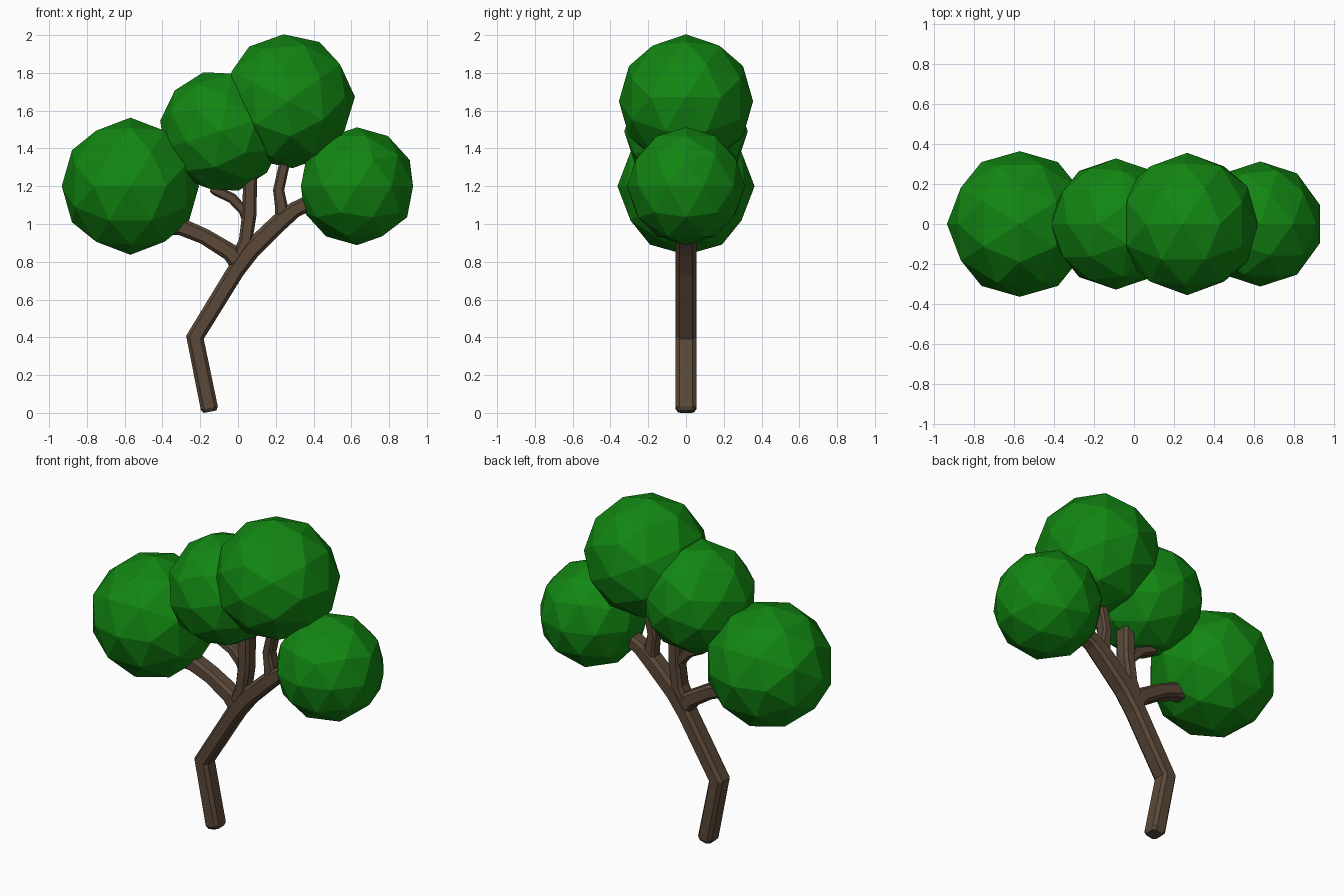
import bpy, bmesh, math
from mathutils import Vector

if "Cube" in bpy.data.objects:
    bpy.data.objects.remove(bpy.data.objects["Cube"])


def material(name, rgb):
    m = bpy.data.materials.new(name)
    m.diffuse_color = (*rgb, 1)
    m.use_nodes = True
    m.node_tree.nodes["Principled BSDF"].inputs["Base Color"].default_value = m.diffuse_color
    return m


LEAF = material("leaf_green", (0.006, 0.24, 0.006))
BARK = material("bark_brown", (0.105, 0.066, 0.04))


def canopy(name, x, z, radius, tilt):
    """Low-poly leaf ball turned about the depth axis."""
    bpy.ops.mesh.primitive_ico_sphere_add(
        subdivisions=2, radius=radius, location=(x, 0, z),
        rotation=(0, math.radians(tilt), 0))
    ob = bpy.context.object
    ob.name = name
    ob.data.materials.append(LEAF)


def limb(name, path):
    """Chamfered square bar through (x, z, half_width, half_depth) points."""
    pts = [Vector((p[0], 0, p[1])) for p in path]
    dirs = [(b - a).normalized() for a, b in zip(pts, pts[1:])]
    rings = []
    for i, p in enumerate(pts):
        d0, d1 = dirs[max(i - 1, 0)], dirs[min(i, len(dirs) - 1)]
        t = (d0 + d1).normalized()
        miter = 1 / max(t.dot(d1), 0.6)
        side = Vector((t.z, 0, -t.x)) * miter
        w, d = path[i][2], path[i][3]
        if i == 0:                                  # bevelled start
            rings += [(p, side, w * 0.75, d * 0.75), (p + t * 0.02, side, w, d)]
        elif i == len(pts) - 1:                     # bevelled end
            rings += [(p - t * 0.02, side, w, d), (p, side, w * 0.75, d * 0.75)]
        else:
            rings.append((p, side, w, d))
    c = 0.62
    shape = [(1, c), (c, 1), (-c, 1), (-1, c), (-1, -c), (-c, -1), (c, -1), (1, -c)]
    bm = bmesh.new()
    loops = []
    for p, side, w, d in rings:
        loop = []
        for u, v in shape:
            co = p + side * (u * w) + Vector((0, v * d, 0))
            co.z = max(co.z, 0)
            loop.append(bm.verts.new(co))
        loops.append(loop)
    for a, b in zip(loops, loops[1:]):
        for k in range(8):
            n = (k + 1) % 8
            bm.faces.new((a[k], a[n], b[n], b[k]))
    bm.faces.new(loops[0][::-1])
    bm.faces.new(loops[-1])
    bmesh.ops.recalc_face_normals(bm, faces=bm.faces)
    me = bpy.data.meshes.new(name)
    bm.to_mesh(me)
    bm.free()
    me.materials.append(BARK)
    bpy.context.collection.objects.link(bpy.data.objects.new(name, me))


# Leaf balls
canopy("left_canopy", -0.57, 1.20, 0.363, 58.3)
canopy("middle_canopy", -0.09, 1.49, 0.327, -80)
canopy("top_canopy", 0.265, 1.65, 0.355, -35.5)
canopy("right_canopy", 0.63, 1.20, 0.312, 0)

# Trunk running on into the right branch
limb("trunk", [(-0.148, 0.006, 0.046, 0.055), (-0.228, 0.40, 0.044, 0.055),
               (-0.01, 0.755, 0.046, 0.055), (0.07, 0.865, 0.05, 0.055),
               (0.22, 1.01, 0.048, 0.054), (0.30, 1.075, 0.042, 0.05),
               (0.42, 1.135, 0.04, 0.05)])

# Side branches
limb("left_branch", [(0.0, 0.79, 0.045, 0.053), (-0.04, 0.85, 0.046, 0.053),
                     (-0.18, 0.935, 0.042, 0.05), (-0.30, 0.985, 0.045, 0.05),
                     (-0.39, 0.99, 0.045, 0.05)])
limb("middle_branch", [(0.0, 0.80, 0.045, 0.052), (0.04, 0.91, 0.036, 0.05),
                       (0.06, 1.05, 0.038, 0.05), (0.066, 1.33, 0.036, 0.05)])
limb("middle_twig", [(0.055, 0.99, 0.024, 0.038), (0.03, 1.07, 0.026, 0.038),
                     (-0.03, 1.135, 0.027, 0.038), (-0.14, 1.19, 0.028, 0.038)])
limb("right_twig", [(0.235, 1.0, 0.04, 0.045), (0.23, 1.09, 0.034, 0.043),
                    (0.215, 1.18, 0.029, 0.04), (0.255, 1.36, 0.028, 0.04)])
